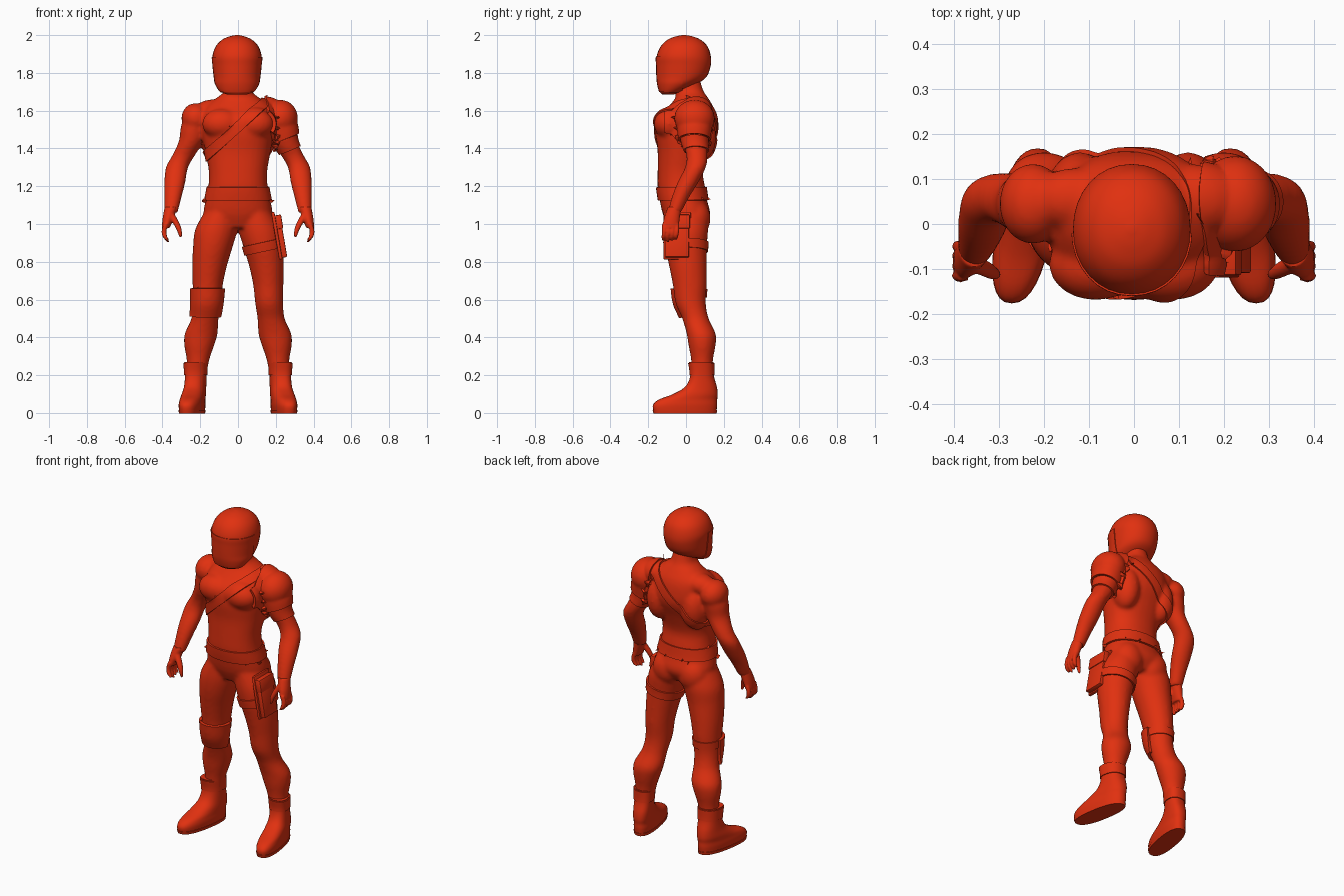
import bpy, bmesh, math
from mathutils import Vector, Matrix

cube = bpy.data.objects.get("Cube")
if cube:
    bpy.data.objects.remove(cube, do_unlink=True)

red = bpy.data.materials.new("orange_red")
red.use_nodes = True
red.diffuse_color = (0.75, 0.03, 0.005, 1)
red.node_tree.nodes["Principled BSDF"].inputs["Base Color"].default_value = red.diffuse_color


def finish(name, bm, modifiers=(), fix=True):
    """Turn a bmesh into a shaded object with its modifiers baked in."""
    if fix:
        bmesh.ops.recalc_face_normals(bm, faces=bm.faces)
    mesh = bpy.data.meshes.new(name)
    bm.to_mesh(mesh)
    bm.free()
    ob = bpy.data.objects.new(name, mesh)
    bpy.context.collection.objects.link(ob)
    for kind, settings in modifiers:
        mod = ob.modifiers.new(kind.title(), kind)
        for key, value in settings.items():
            setattr(mod, key, value)
    if modifiers:
        graph = bpy.context.evaluated_depsgraph_get()
        baked = bpy.data.meshes.new_from_object(ob.evaluated_get(graph))
        ob.modifiers.clear()
        ob.data = baked
    ob.data.materials.clear()
    ob.data.materials.append(red)
    bpy.ops.object.select_all(action='DESELECT')
    ob.select_set(True)
    bpy.context.view_layer.objects.active = ob
    bpy.ops.object.shade_smooth_by_angle(angle=math.radians(40))
    return ob


def spline(a, b, c, d, t):
    return b + (c - a) * t / 2 + (2*a - 5*b + 4*c - d) * t*t / 2 + (3*b - a - 3*c + d) * t**3 / 2


def loft(bm, sections, side=1, count=32, power=2.0, steps=5):
    """Closed tube through (x, y, z, radius x, radius y) sections."""
    rows = [Vector(s) for s in sections]
    padded = [rows[0]] + rows + [rows[-1]]
    path = [spline(*padded[i:i + 4], k / steps) for i in range(len(rows) - 1) for k in range(steps)]
    path.append(rows[-1])
    rings = []
    for x, y, z, rx, ry in path:
        ring = []
        for k in range(count):
            c, s = math.cos(math.tau * k / count), math.sin(math.tau * k / count)
            px = math.copysign(abs(c) ** (2 / power), c) * rx
            py = math.copysign(abs(s) ** (2 / power), s) * ry
            ring.append(bm.verts.new((side * (x + px), y + py, z)))
        rings.append(ring)
    for low, high in zip(rings, rings[1:]):
        for k in range(count):
            n = (k + 1) % count
            bm.faces.new((low[k], low[n], high[n], high[k]))
    bm.faces.new(rings[0])
    bm.faces.new(rings[-1])


def muscle(bm, x, y, z, radii):
    """Mirrored pair of ellipsoids."""
    for side in (1, -1):
        place = Matrix.Translation((side * x, y, z)) @ Matrix.Diagonal((*radii, 1))
        bmesh.ops.create_uvsphere(bm, u_segments=24, v_segments=16, radius=1, matrix=place)


def fitted(name, source, cuts, lift):
    """Clothing piece: the part of a surface behind every cut plane, lifted off it."""
    bm = bmesh.new()
    bm.from_mesh(source.data)
    for point, normal in cuts:
        bmesh.ops.bisect_plane(bm, geom=bm.verts[:] + bm.edges[:] + bm.faces[:], dist=1e-5,
                               plane_co=point, plane_no=normal, clear_outer=True)
    bm.normal_update()
    for v in bm.verts:
        v.co += v.normal * lift
    return finish(name, bm, [('SOLIDIFY', dict(thickness=lift + 0.006, offset=-1))], fix=False)


def below(z, tilt=0):
    return ((0, 0, z), (-tilt, 0, 1))


def above(z, tilt=0):
    return ((0, 0, z), (tilt, 0, -1))


def left_of(x):
    return ((x, 0, 0), (-1, 0, 0))


def right_of(x):
    return ((x, 0, 0), (1, 0, 0))


def ahead_of(y):
    return ((0, y, 0), (0, 1, 0))


# Body: torso, limbs and muscles fused into one smooth skin
bm = bmesh.new()
loft(bm, [(0, 0, .98, .12, .09), (0, .003, 1.05, .18, .125), (0, -.015, 1.13, .17, .125),
          (0, -.025, 1.2, .157, .125), (0, -.03, 1.28, .155, .12), (0, -.015, 1.38, .172, .135),
          (0, 0, 1.48, .19, .16), (0, .005, 1.56, .19, .155), (0, .025, 1.62, .17, .12),
          (0, .03, 1.67, .11, .085), (0, .015, 1.71, .068, .075), (0, 0, 1.8, .062, .065)], power=2.2)
muscle(bm, .085, -.09, 1.53, (.105, .08, .08))    # chest
muscle(bm, .12, .07, 1.46, (.075, .09, .13))      # upper back
muscle(bm, .13, .055, 1.6, (.1, .07, .06))        # neck to shoulder
muscle(bm, .225, .045, 1.56, (.075, .09, .08))    # shoulder
muscle(bm, .085, .05, 1.03, (.09, .08, .1))       # seat
for side in (1, -1):
    loft(bm, [(.21, .045, 1.6, .05, .06), (.23, .045, 1.52, .071, .076), (.247, .045, 1.44, .066, .066),
              (.29, .058, 1.36, .06, .056), (.323, .05, 1.3, .059, .055), (.335, .01, 1.22, .056, .055),
              (.345, -.03, 1.14, .046, .046), (.355, -.062, 1.06, .036, .036)], side)
    loft(bm, [(.09, 0, 1.06, .09, .11), (.115, 0, .97, .112, .117), (.133, 0, .88, .105, .11),
              (.15, .01, .78, .092, .1), (.16, .02, .68, .08, .09), (.165, .025, .58, .074, .08),
              (.175, .05, .5, .072, .07), (.195, .08, .42, .087, .077), (.205, .085, .36, .08, .072),
              (.212, .085, .28, .06, .058), (.22, .085, .18, .05, .052)], side)
body = finish("body", bm, [('REMESH', dict(mode='VOXEL', voxel_size=.01)),
                           ('SMOOTH', dict(factor=.5, iterations=8))])

# Hands and boots
for side, label in ((1, "left"), (-1, "right")):
    bm = bmesh.new()
    loft(bm, [(.354, -.06, 1.09, .034, .036), (.37, -.075, 1.03, .029, .042),
              (.382, -.082, .98, .021, .043)], side)
    for k in range(4):
        y = -.115 + k * .022
        tip = .905 + .006 * abs(k - 1)
        loft(bm, [(.382, y, 1, .013, .013), (.392, y, .96, .013, .012),
                  (.385, y - .004, .93, .012, .011), (.37, y - .004, tip, .007, .007)], side, 12)
    loft(bm, [(.36, -.085, 1.06, .02, .02), (.33, -.1, 1.01, .018, .018),
              (.312, -.11, .97, .014, .014), (.303, -.112, .93, .007, .007)], side, 12)
    finish(label + "_hand", bm, [('REMESH', dict(mode='VOXEL', voxel_size=.005)),
                                 ('SMOOTH', dict(factor=.5, iterations=3))])

    bm = bmesh.new()
    loft(bm, [(.228, -.005, 0, .058, .165), (.228, -.005, .04, .062, .17), (.228, .01, .07, .06, .155),
              (.228, .05, .1, .059, .118), (.226, .08, .14, .056, .083), (.224, .085, .2, .055, .062),
              (.224, .08, .27, .058, .065)], side, power=2.4)
    for v in bm.verts:    # toes point outward
        v.co.x += side * (.085 - v.co.y) * .17
    boot = finish(label + "_boot", bm)
    fitted(label + "_boot_sole", boot, [below(.015)], .003)
    fitted(label + "_boot_cuff", boot, [above(.2), below(.265)], .005)

# Helmet and visor
bm = bmesh.new()
loft(bm, [(0, -.095, 1.685, .05, .03), (0, -.083, 1.7, .085, .055), (0, -.047, 1.74, .112, .102),
          (0, -.022, 1.78, .12, .131), (0, -.012, 1.84, .127, .143), (0, -.012, 1.89, .13, .143),
          (0, -.01, 1.94, .113, .124), (0, -.01, 1.975, .08, .088), (0, -.01, 1.993, .04, .045),
          (0, -.01, 2, .008, .008)], power=2.1)
bmesh.ops.translate(bm, verts=bm.verts, vec=(-.005, 0, 0))
helmet = finish("helmet", bm)
fitted("visor", helmet, [below(1.885), above(1.7), ahead_of(-.02)], .004)

# Straps, belt and armour
fitted("belt", body, [above(1.125), below(1.195), left_of(-.24), right_of(.24)], .01)
slant = Vector((-.67, 0, .74))
middle = Vector((0, 0, 1.513))
fitted("chest_strap", body, [(middle + slant * .026, slant), (middle - slant * .026, -slant),
                             left_of(-.185), right_of(.2)], .009)
fitted("shoulder_pad", body, [((.14, 0, 1.68), (-1, 0, -.17)), ((.2, 0, 1.43), (.45, 0, -1)),
                              ((0, -.11, 0), (0, -1, 0))], .018)
fitted("arm_band", body, [left_of(.2), ((.25, 0, 1.38), (.4, 0, -1)), ((.25, 0, 1.45), (-.4, 0, 1))], .009)
fitted("knee_pad", body, [right_of(-.03), above(.51), below(.66), ahead_of(.03)], .016)
fitted("knee_strap", body, [right_of(-.03), above(.61), below(.655)], .006)
fitted("thigh_strap", body, [left_of(.008), above(.825, .22), below(.875, .22)], .009)

# Holster: backing plate, pouch and flap, hung along the thigh
for name, offset, size in (("holster_plate", (-.012, 0, 0), (.018, .145, .255)),
                           ("holster_pouch", (.009, 0, -.02), (.03, .125, .2)),
                           ("holster_flap", (.01, 0, .07), (.038, .135, .075))):
    bm = bmesh.new()
    bmesh.ops.create_cube(bm, size=1, matrix=Matrix.Translation(offset) @ Matrix.Diagonal((*size, 1)))
    hang = Matrix.Translation((.217, -.047, .94)) @ Matrix.Rotation(-.17, 4, 'Y')
    bmesh.ops.transform(bm, matrix=hang, verts=bm.verts)
    finish(name, bm, [('BEVEL', dict(width=.006, segments=2))])
